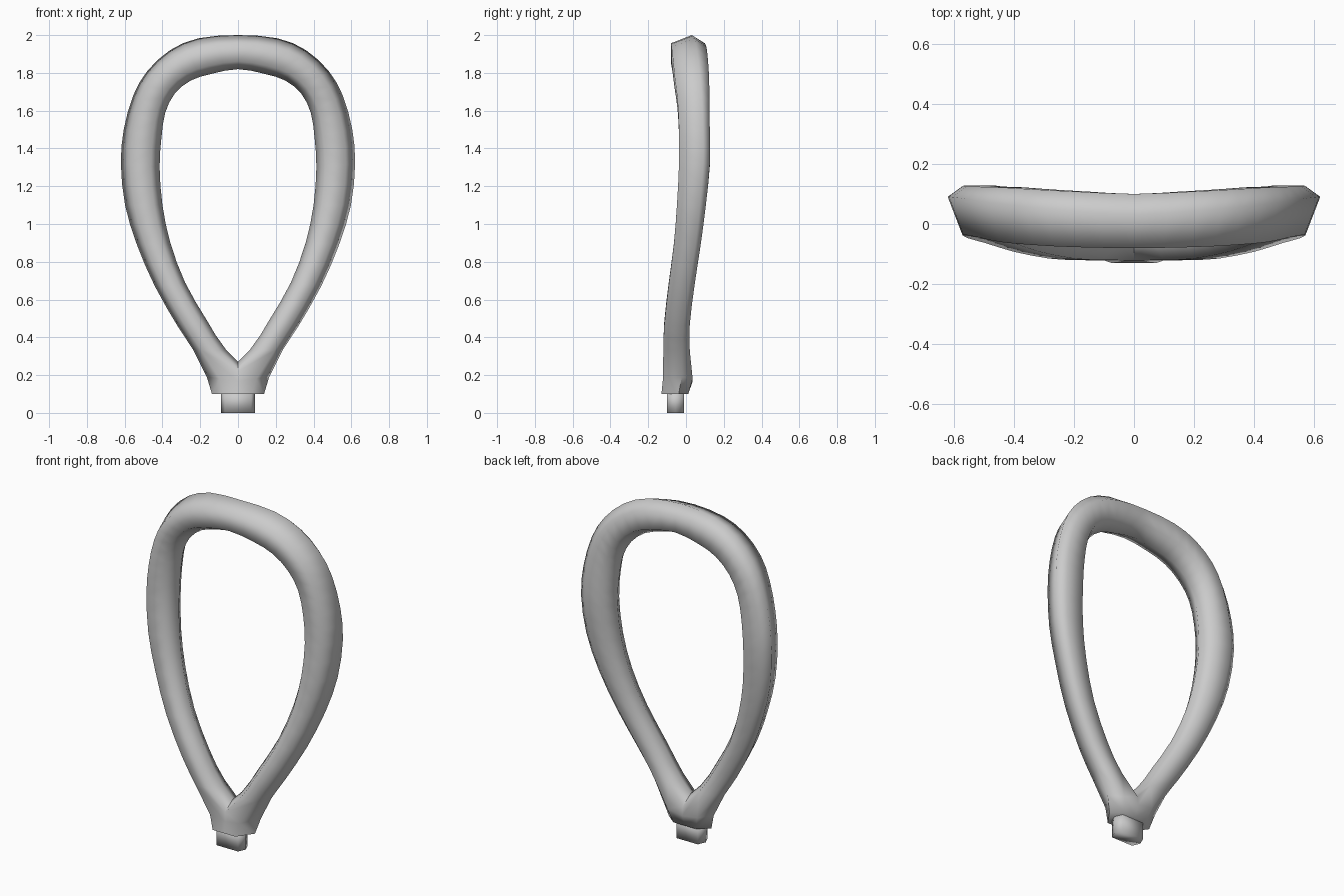
import bpy, bmesh, math
from mathutils import Vector

if "Cube" in bpy.data.objects:
    bpy.data.objects.remove(bpy.data.objects["Cube"])

# stations along half the loop: outer x, outer z, inner x, inner z, front y, back y
STATIONS = [
    (0.00, 2.000, 0.00, 1.820, -0.080, 0.100),
    (0.21, 1.983, 0.14, 1.795, -0.077, 0.108),
    (0.36, 1.920, 0.25, 1.760, -0.070, 0.115),
    (0.48, 1.810, 0.335, 1.690, -0.060, 0.122),
    (0.555, 1.680, 0.385, 1.590, -0.045, 0.124),
    (0.605, 1.500, 0.405, 1.460, -0.037, 0.126),
    (0.62, 1.320, 0.415, 1.300, -0.037, 0.126),
    (0.598, 1.100, 0.400, 1.100, -0.048, 0.105),
    (0.535, 0.890, 0.358, 0.900, -0.064, 0.078),
    (0.440, 0.670, 0.280, 0.690, -0.092, 0.045),
    (0.320, 0.460, 0.165, 0.490, -0.115, 0.020),
    (0.235, 0.330, 0.060, 0.330, -0.120, 0.020),
    (0.165, 0.190, -0.120, 0.150, -0.122, 0.035),
    (0.138, 0.100, -0.130, 0.100, -0.130, 0.012),
]
# six-sided tube section: (outward, backward)
SECTION = [(1, 0), (0.52, 1), (-0.55, 1), (-1, 0), (-0.55, -1), (0.52, -1)]


def smooth_path(rows):
    # insert a Catmull-Rom midpoint between stations
    first = (-rows[1][0], rows[1][1], -rows[1][2], *rows[1][3:])
    ext = [first] + rows + [rows[-1]]
    out = []
    for i in range(1, len(ext) - 2):
        out.append(ext[i])
        if i < len(ext) - 4:
            out.append(tuple((9 * (b + c) - a - d) / 16
                             for a, b, c, d in zip(*ext[i - 1:i + 3])))
    return out + [rows[-1]]


def add_mesh(name, bm):
    bmesh.ops.recalc_face_normals(bm, faces=bm.faces)
    me = bpy.data.meshes.new(name)
    bm.to_mesh(me)
    bm.free()
    ob = bpy.data.objects.new(name, me)
    bpy.context.collection.objects.link(ob)
    return ob


def shade(ob, angle):
    bpy.ops.object.select_all(action='DESELECT')
    ob.select_set(True)
    bpy.context.view_layer.objects.active = ob
    bpy.ops.object.shade_smooth_by_angle(angle=math.radians(angle))


# Loop handle: half a tube, mirrored, the two legs merging at the crotch
bm = bmesh.new()
rings = []
for ox, oz, ix, iz, yf, yb in smooth_path(STATIONS):
    outer, inner = Vector((ox, 0, oz)), Vector((ix, 0, iz))
    mid, half = (outer + inner) / 2, (outer - inner) / 2
    ring = []
    for c, s in SECTION:
        p = mid + half * c
        # outer ridge sits toward the back
        lean = 0.02 + 0.05 * mid.x if c == 1 else 0
        p.y = (yf + yb) / 2 + (yb - yf) / 2 * s + lean
        ring.append(bm.verts.new(p))
    rings.append(ring)
n = len(SECTION)
for r0, r1 in zip(rings, rings[1:]):
    for k in range(n):
        j = (k + 1) % n
        bm.faces.new((r0[k], r0[j], r1[j], r1[k]))
bm.faces.new(rings[-1])
bmesh.ops.recalc_face_normals(bm, faces=bm.faces)
bmesh.ops.bisect_plane(bm, geom=bm.verts[:] + bm.edges[:] + bm.faces[:], dist=1e-4,
                       plane_co=(0, 0, 0), plane_no=(1, 0, 0), clear_inner=True)
loop = add_mesh("loop_handle", bm)
mirror = loop.modifiers.new("mirror", 'MIRROR')
mirror.merge_threshold = 0.002
bpy.context.view_layer.objects.active = loop
bpy.ops.object.modifier_apply(modifier="mirror")
shade(loop, 80)

# Short six-sided stem under the loop
outline = [(-0.09, -0.055), (-0.07, -0.1), (0.07, -0.1),
           (0.09, -0.055), (0.07, -0.01), (-0.07, -0.01)]
bm = bmesh.new()
low = [bm.verts.new((x, y, 0)) for x, y in outline]
high = [bm.verts.new((x, y, 0.12)) for x, y in outline]
bm.faces.new(low)
bm.faces.new(high)
for k in range(6):
    j = (k + 1) % 6
    bm.faces.new((low[k], low[j], high[j], high[k]))
stem = add_mesh("stem", bm)
shade(stem, 100)
